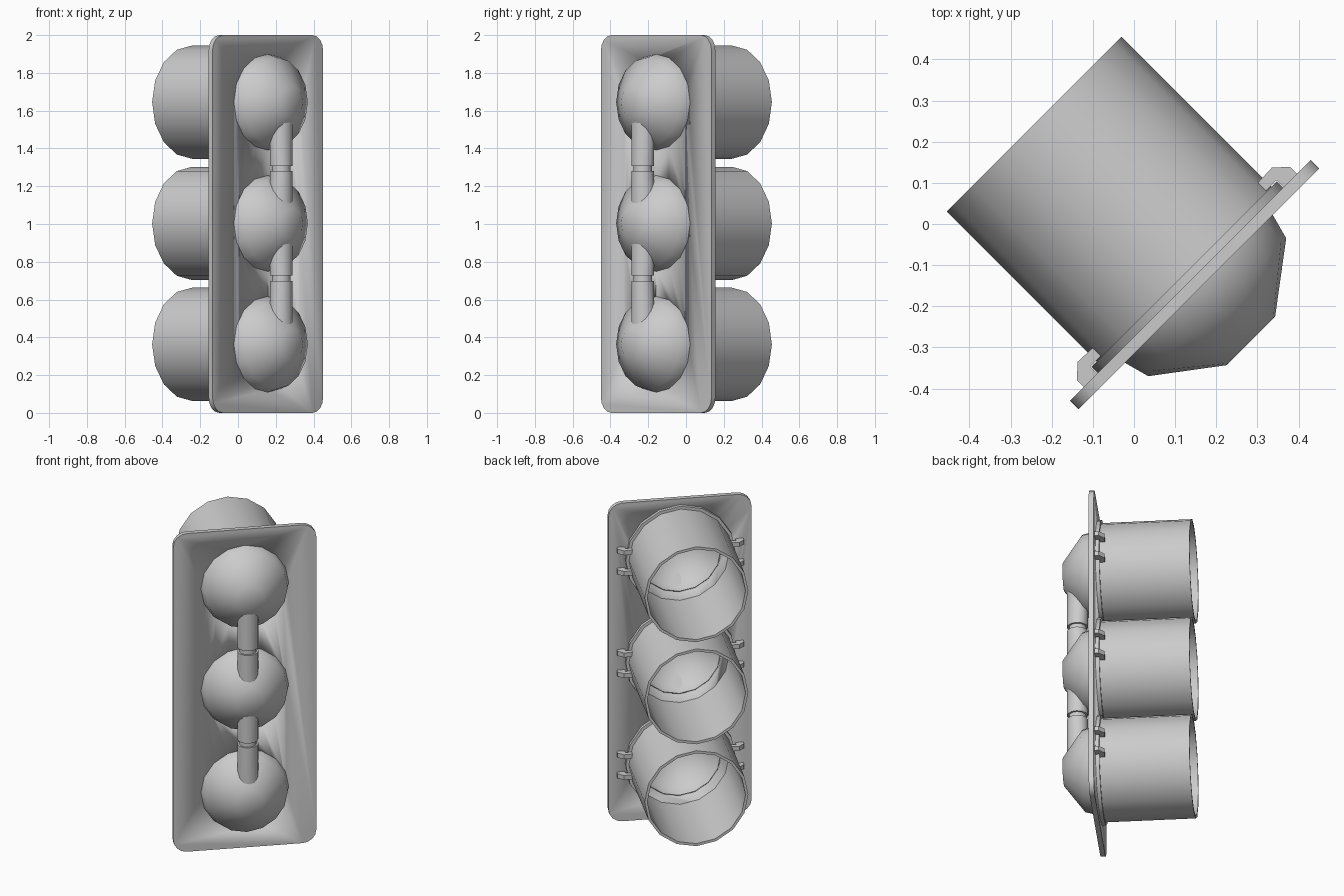
import bpy, bmesh
from math import pi, sin, cos, sqrt, radians
from mathutils import Matrix

if "Cube" in bpy.data.objects:
    bpy.data.objects.remove(bpy.data.objects["Cube"])

# Local frame: x = across the plate, y = visor direction; everything turned 45 degrees
TURN = Matrix.Rotation(radians(45), 4, 'Z')
CENTRES = {"lower": 0.363, "middle": 1.003, "upper": 1.645}
BACK, FRONT = -0.223, -0.194          # plate faces along y


def finish(name, bm, angle=30):
    bmesh.ops.remove_doubles(bm, verts=bm.verts, dist=1e-5)
    bmesh.ops.recalc_face_normals(bm, faces=bm.faces)
    bm.transform(TURN)
    me = bpy.data.meshes.new(name)
    bm.to_mesh(me)
    bm.free()
    me.shade_smooth()
    me.set_sharp_from_angle(angle=radians(angle))
    ob = bpy.data.objects.new(name, me)
    bpy.context.collection.objects.link(ob)
    return ob


def bridge(bm, a, b):
    n = len(a)
    for i in range(n):
        j = (i + 1) % n
        bm.faces.new((a[i], a[j], b[j], b[i]))


def lathe(bm, profile, cz, closed=True, sides=16):
    """Spin (radius, y) points around the y axis at height cz."""
    rings = [[bm.verts.new((r * cos(2 * pi * i / sides), y, cz + r * sin(2 * pi * i / sides)))
              for i in range(sides)] for r, y in profile]
    for k in range(len(rings) - (0 if closed else 1)):
        bridge(bm, rings[k], rings[(k + 1) % len(rings)])
    return rings


def prism(bm, bottom, top):
    a = [bm.verts.new(p) for p in bottom]
    b = [bm.verts.new(p) for p in top]
    bridge(bm, a, b)
    bm.faces.new(a)
    bm.faces.new(b)


# Back plate with rounded corners
bm = bmesh.new()
W, R = 0.414, 0.08
outline = []
for cx, cz, start in ((W - R, 2 - R, 0), (R - W, 2 - R, 90), (R - W, R, 180), (W - R, R, 270)):
    for k in range(5):
        t = radians(start + 22.5 * k)
        outline.append((cx + R * cos(t), cz + R * sin(t)))
prism(bm, [(x, BACK, z) for x, z in outline], [(x, FRONT, z) for x, z in outline])
plate = finish("back_plate", bm)

# Round openings through the plate
bm = bmesh.new()
for cz in CENTRES.values():
    rings = lathe(bm, [(0.24, -0.3), (0.24, -0.1)], cz, closed=False)
    for ring in rings:
        bm.faces.new(ring)
cutter = finish("opening_cutter", bm)
cutter.hide_render = True
cutter.hide_viewport = True
cut = plate.modifiers.new("openings", 'BOOLEAN')
cut.object = cutter
cut.solver = 'EXACT'

for level, cz in CENTRES.items():
    # Open tube visor
    bm = bmesh.new()
    lathe(bm, [(0.30, FRONT), (0.30, 0.343), (0.284, 0.343), (0.284, FRONT)], cz)
    finish(level + "_visor", bm)

    # Flange ring at the visor base
    bm = bmesh.new()
    lathe(bm, [(0.318, FRONT), (0.318, -0.172), (0.29, -0.172), (0.29, FRONT)], cz)
    finish(level + "_flange", bm)

    # Hollow reflector dome behind the plate
    bm = bmesh.new()
    lathe(bm, [(0, -0.402), (0.083, -0.402), (0.237, -0.286), (0.254, BACK),
               (0.24, BACK), (0.225, -0.28), (0.078, -0.39), (0, -0.39)], cz, closed=False)
    finish(level + "_dome", bm, 60)

    # Clips holding the flange, two per side
    bm = bmesh.new()
    shape = [(0.282, -0.142), (0.334, -0.14), (0.366, -0.17), (0.366, FRONT),
             (0.32, FRONT), (0.32, -0.17), (0.282, -0.17)]
    for side in (-1, 1):
        for dz in (-0.065, 0.065):
            z = cz + dz
            prism(bm, [(side * x, y, z - 0.014) for x, y in shape],
                  [(side * x, y, z + 0.014) for x, y in shape])
    finish(level + "_clips", bm)


# Cable pipes between the domes, their ends fitted to the dome cone
PIPE_Y, PIPE_R, SIDES = -0.323, 0.061, 12


def circle(r):
    return [(r * cos(2 * pi * i / SIDES), PIPE_Y + r * sin(2 * pi * i / SIDES)) for i in range(SIDES)]


def reach(x, y):
    r = 0.083 + (y + 0.402) * (0.237 - 0.083) / 0.116
    return sqrt(max(min(r, 0.24) ** 2 - x * x, 0)) - 0.006


def pipe(name, cz, direction, z_end):
    bm = bmesh.new()
    ring = circle(PIPE_R)
    prism(bm, [(x, y, cz + direction * reach(x, y)) for x, y in ring],
          [(x, y, z_end) for x, y in ring])
    finish(name, bm, 40)


for low, high, joint in (("lower", "middle", 0.713), ("middle", "upper", 1.294)):
    pipe(low + "_pipe_up", CENTRES[low], 1, joint - 0.014)
    pipe(high + "_pipe_down", CENTRES[high], -1, joint + 0.014)
    # Narrow joint between the two pipe halves
    bm = bmesh.new()
    ring = circle(0.05)
    prism(bm, [(x, y, joint - 0.02) for x, y in ring], [(x, y, joint + 0.02) for x, y in ring])
    finish(low + "_pipe_joint", bm, 40)
